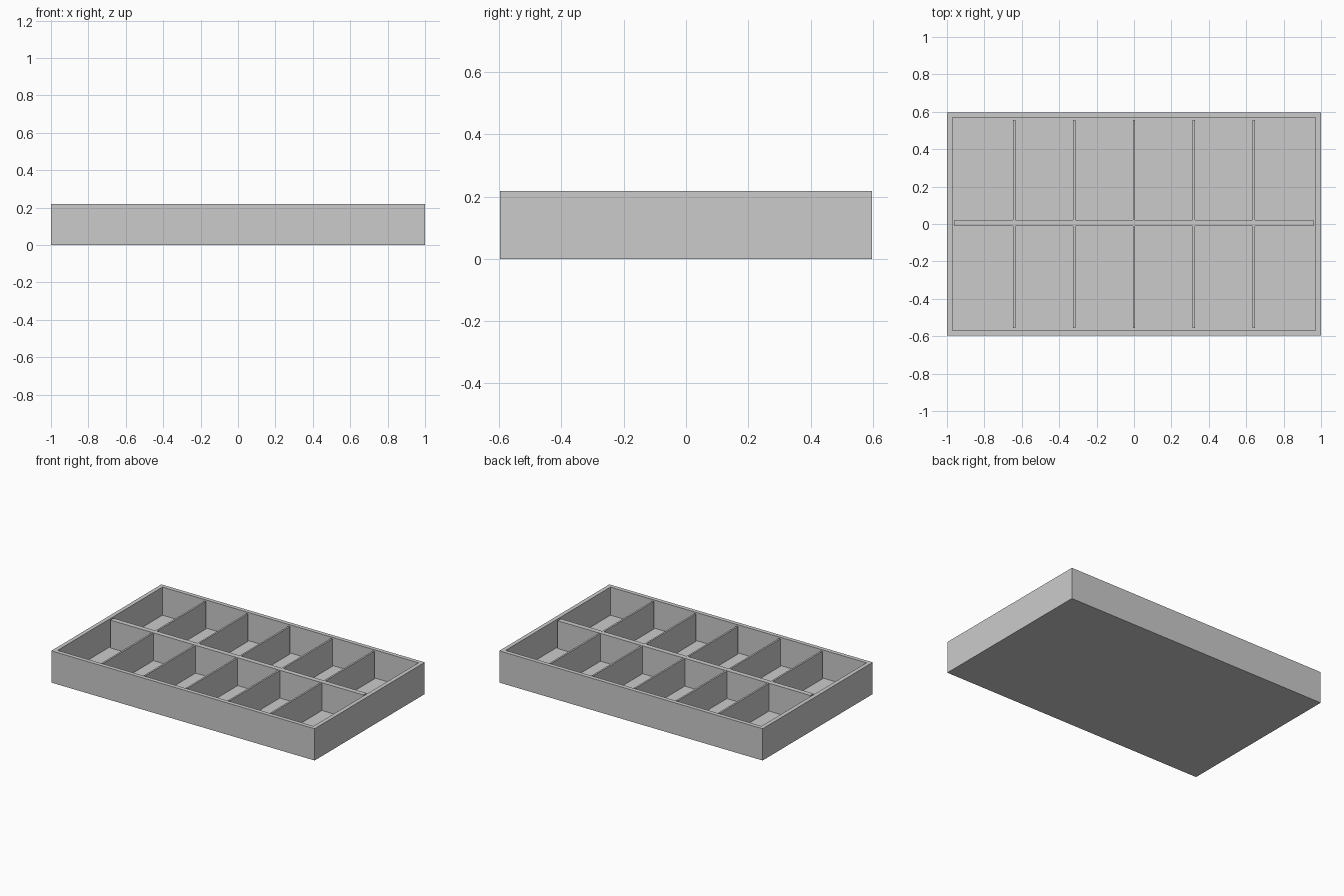
import bpy, bmesh

if "Cube" in bpy.data.objects:
    bpy.data.objects.remove(bpy.data.objects["Cube"])

W, D, H = 1.0, 0.597, 0.218      # half width, half depth, height
WALL, FLOOR = 0.04, 0.025


def add_box(bm, x0, x1, y0, y1, z0, z1):
    v = bmesh.ops.create_cube(bm, size=1)["verts"]
    bmesh.ops.scale(bm, vec=(x1 - x0, y1 - y0, z1 - z0), verts=v)
    bmesh.ops.translate(bm, vec=((x0 + x1) / 2, (y0 + y1) / 2, (z0 + z1) / 2), verts=v)


def make_object(name, bm):
    me = bpy.data.meshes.new(name)
    bm.to_mesh(me)
    bm.free()
    ob = bpy.data.objects.new(name, me)
    bpy.context.collection.objects.link(ob)
    return ob


# Outer tray: solid block with its top inset and pushed down to the floor
bm = bmesh.new()
add_box(bm, -W, W, -D, D, 0, H)
bm.faces.ensure_lookup_table()
top = max(bm.faces, key=lambda f: f.calc_center_median().z)
bmesh.ops.inset_region(bm, faces=[top], thickness=WALL)
well = bmesh.ops.extrude_face_region(bm, geom=[top])
verts = [g for g in well["geom"] if isinstance(g, bmesh.types.BMVert)]
bmesh.ops.translate(bm, vec=(0, 0, FLOOR - H), verts=verts)
if top.is_valid:
    bmesh.ops.delete(bm, geom=[top], context='FACES_ONLY')
bmesh.ops.recalc_face_normals(bm, faces=bm.faces)
make_object("tray", bm)

# Long central divider
bm = bmesh.new()
add_box(bm, -W + WALL, W - WALL, -0.012, 0.022, FLOOR, H - 0.002)
make_object("long_divider", bm)

# Thin cross dividers, five in each row
bm = bmesh.new()
for i in range(1, 6):
    x = -0.96 + i * 0.32
    for y0, y1 in ((-D + WALL, -0.012), (0.022, D - WALL)):
        add_box(bm, x - 0.006, x + 0.006, y0, y1, FLOOR, H - 0.004)
make_object("cross_dividers", bm)
